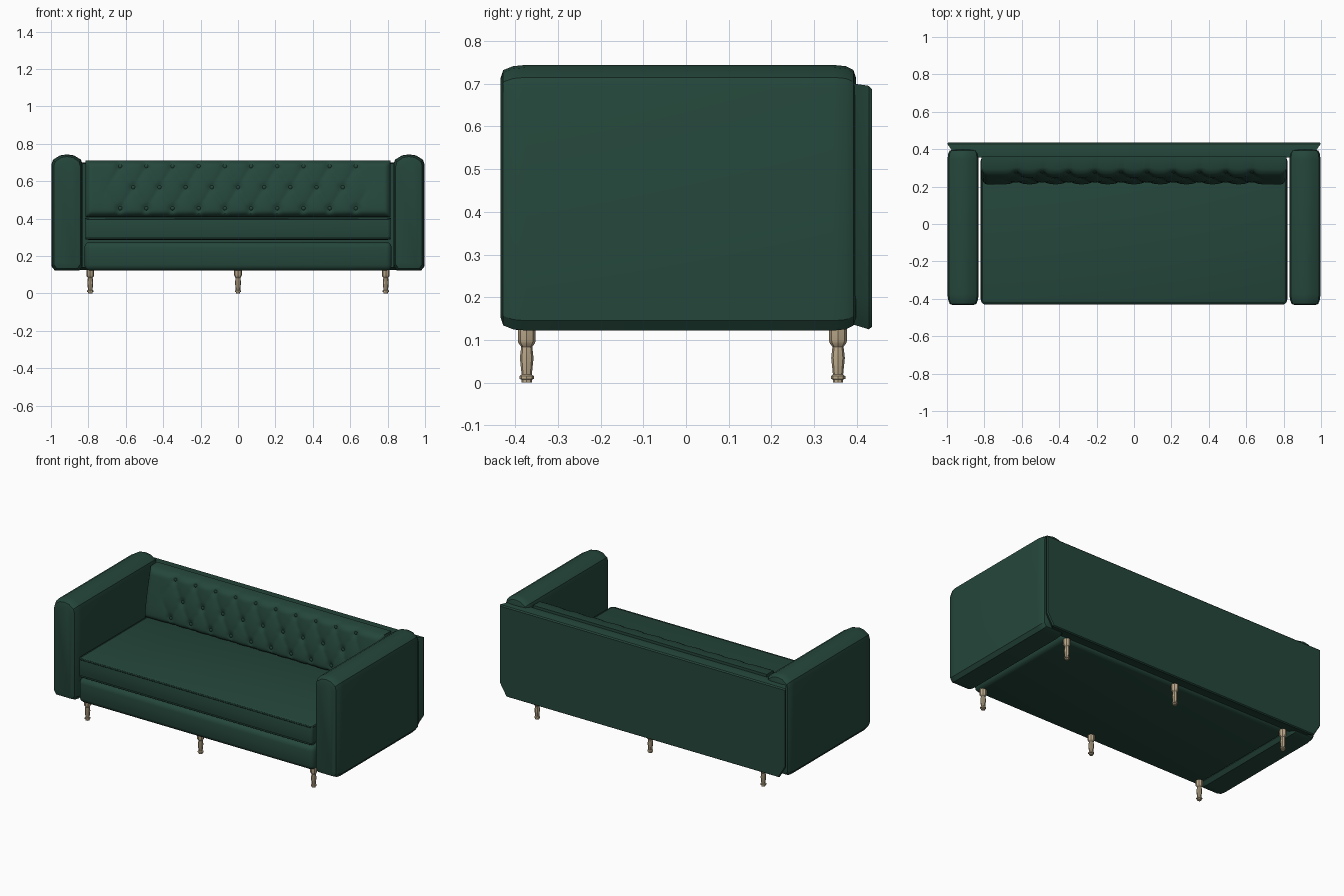
import bpy, bmesh, math
from mathutils import Matrix, Vector

if "Cube" in bpy.data.objects:
    bpy.data.objects.remove(bpy.data.objects["Cube"])


def material(name, rgb):
    m = bpy.data.materials.new(name)
    m.diffuse_color = (*rgb, 1)
    m.use_nodes = True
    m.node_tree.nodes["Principled BSDF"].inputs["Base Color"].default_value = m.diffuse_color
    return m


GREEN = material("dark green fabric", (0.018, 0.062, 0.043))
WOOD = material("pale wood", (0.50, 0.40, 0.26))


def finish(name, bm, mat, angle=30):
    bmesh.ops.recalc_face_normals(bm, faces=bm.faces)
    me = bpy.data.meshes.new(name)
    bm.to_mesh(me)
    bm.free()
    ob = bpy.data.objects.new(name, me)
    bpy.context.collection.objects.link(ob)
    me.materials.append(mat)
    bpy.ops.object.select_all(action='DESELECT')
    ob.select_set(True)
    bpy.context.view_layer.objects.active = ob
    bpy.ops.object.shade_smooth_by_angle(angle=math.radians(angle))
    return ob


def loft(name, rings, mat, angle=30):
    """Bridge closed rings of points and cap both ends."""
    bm = bmesh.new()
    loops = [[bm.verts.new(p) for p in ring] for ring in rings]
    n = len(loops[0])
    for a, b in zip(loops, loops[1:]):
        for i in range(n):
            j = (i + 1) % n
            bm.faces.new((a[i], a[j], b[j], b[i]))
    bm.faces.new(loops[0])
    bm.faces.new(loops[-1])
    return finish(name, bm, mat, angle)


def padded_box(name, lo, hi, bevel, segments=3):
    bm = bmesh.new()
    bmesh.ops.create_cube(bm, size=1)
    for v in bm.verts:
        v.co = [lo[k] if v.co[k] < 0 else hi[k] for k in range(3)]
    bmesh.ops.bevel(bm, geom=bm.edges[:], offset=bevel, segments=segments,
                    profile=0.5, affect='EDGES')
    return finish(name, bm, GREEN)


# Arms: domed section lofted front to back with chamfered ends
ARM = [(-0.065, 0.122), (0.065, 0.122), (0.083, 0.145), (0.083, 0.690), (0.075, 0.715),
       (0.038, 0.738), (0, 0.744), (-0.038, 0.738), (-0.075, 0.715), (-0.083, 0.690),
       (-0.083, 0.145)]
STATIONS = [(-0.434, 0.030), (-0.428, 0.012), (-0.405, 0.003), (-0.375, 0),
            (0.345, 0), (0.375, 0.003), (0.392, 0.012), (0.398, 0.030)]
for side, label in ((-1, "left"), (1, "right")):
    rings = [[(side * 0.914 + x * (1 - d / 0.083), y,
               0.433 + (z - 0.433) * (1 - d / 0.311)) for x, z in ARM]
             for y, d in STATIONS]
    loft(label + "_arm", rings, GREEN)


# Back panel: flares outward to the rear, lower corners cut away
def panel_ring(y, w, top, bottom):
    return [(-w, y, top), (-w, y, bottom + 0.075), (-w + 0.045, y, bottom),
            (w - 0.045, y, bottom), (w, y, bottom + 0.075), (w, y, top)]


loft("back_panel", [panel_ring(0.355, 0.92, 0.695, 0.14), panel_ring(0.395, 0.975, 0.70, 0.135),
                    panel_ring(0.428, 0.998, 0.695, 0.125), panel_ring(0.435, 0.995, 0.688, 0.13)],
     GREEN)

# Seat base and seat cushion
padded_box("seat_base", (-0.822, -0.425, 0.123), (0.822, 0.36, 0.275), 0.03)
padded_box("seat_cushion", (-0.816, -0.428, 0.287), (0.816, 0.30, 0.407), 0.016)


# Piping around the upper and lower cushion edges
def piping(name, z):
    cu = bpy.data.curves.new(name, 'CURVE')
    cu.dimensions = '3D'
    cu.bevel_depth = 0.005
    cu.bevel_resolution = 1
    sp = cu.splines.new('POLY')
    pts = []
    for cx, cy, start in ((0.795, 0.28, 0), (-0.795, 0.28, 90),
                          (-0.795, -0.408, 180), (0.795, -0.408, 270)):
        for k in range(4):
            a = math.radians(start + 30 * k)
            pts.append((cx + 0.018 * math.cos(a), cy + 0.018 * math.sin(a), z, 1))
    sp.points.add(len(pts) - 1)
    for p, co in zip(sp.points, pts):
        p.co = co
    sp.use_cyclic_u = True
    cu.materials.append(GREEN)
    bpy.context.collection.objects.link(bpy.data.objects.new(name, cu))


piping("upper_piping", 0.401)
piping("lower_piping", 0.293)

# Tufted back cushion: sloping grid with diamond pillows and button dimples
STEP, ROW, MID = 0.07, 0.1125, 0.5675
Z0, Z1, HALF = 0.41, 0.712, 0.816
buttons = [(i * STEP, MID + j * ROW) for j in (-1, 0, 1) for i in range(-9, 10)
           if (i + j) % 2 == 0 and abs(i) <= 9]


def front_y(x, z):
    y = 0.212 + 0.055 * max(0, (z - 0.45) / (Z1 - 0.45)) ** 1.3
    s, t = x / STEP + (z - MID) / ROW, x / STEP - (z - MID) / ROW
    pillow = math.sqrt(abs(math.sin(math.pi * s / 2) * math.sin(math.pi * t / 2)))
    mask = min(1, max(0, (0.74 - abs(x)) / 0.10))
    y += 0.010 * (1 - pillow) * mask
    y += sum(0.012 * math.exp(-((x - bx) ** 2 + (z - bz) ** 2) / 0.0004)
             for bx, bz in buttons if abs(x - bx) < 0.08)
    edge = min(HALF - abs(x), z - Z0, Z1 - z)
    return y + 0.028 * max(0, 1 - edge / 0.03) ** 2


bm = bmesh.new()
bmesh.ops.create_grid(bm, x_segments=164, y_segments=32, size=1)
for v in bm.verts:
    x, z = v.co.x * HALF, (Z0 + Z1) / 2 + v.co.y * (Z1 - Z0) / 2
    v.co = (x, front_y(x, z), z)
rim = [e for e in bm.edges if e.is_boundary]
ext = bmesh.ops.extrude_edge_only(bm, edges=rim)["geom"]
for v in (g for g in ext if isinstance(g, bmesh.types.BMVert)):
    v.co.y = 0.36
bmesh.ops.holes_fill(bm, edges=[e for e in bm.edges if e.is_boundary], sides=0)
finish("back_cushion", bm, GREEN, 40)

# Buttons pressed into the back cushion
bm = bmesh.new()
for x, z in buttons:
    place = Matrix.Translation(Vector((x, front_y(x, z) - 0.003, z)))
    bmesh.ops.create_uvsphere(bm, u_segments=10, v_segments=6, radius=0.011,
                              matrix=place @ Matrix.Diagonal((1, 0.6, 1, 1)))
finish("tufting_buttons", bm, GREEN)

# Turned legs
LEG = [(0.012, 0), (0.012, 0.007), (0.017, 0.009), (0.017, 0.015), (0.012, 0.019),
       (0.016, 0.058), (0.013, 0.084), (0.019, 0.092), (0.021, 0.098), (0.021, 0.130)]
for col, x in (("left", -0.79), ("middle", 0), ("right", 0.79)):
    for row, y in (("front", -0.373), ("rear", 0.356)):
        rings = [[(x + r * math.cos(math.tau * k / 8), y + r * math.sin(math.tau * k / 8), z)
                  for k in range(8)] for r, z in LEG]
        loft(f"{row}_{col}_leg", rings, WOOD)
